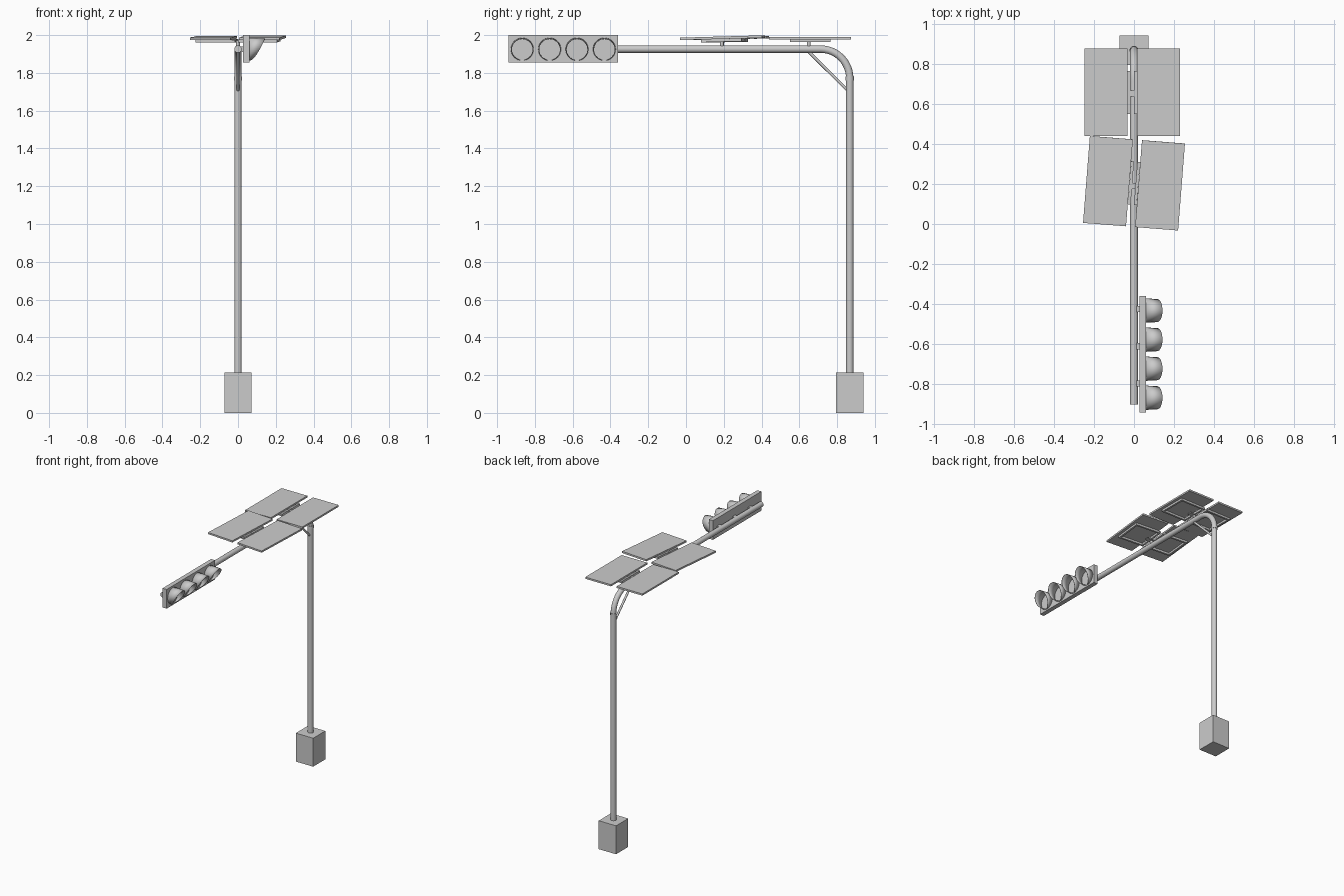
import bpy, bmesh, math
from mathutils import Vector, Matrix

if "Cube" in bpy.data.objects:
    bpy.data.objects.remove(bpy.data.objects["Cube"])


def finish(name, bm, smooth=False):
    bmesh.ops.recalc_face_normals(bm, faces=bm.faces)
    me = bpy.data.meshes.new(name)
    bm.to_mesh(me)
    bm.free()
    ob = bpy.data.objects.new(name, me)
    bpy.context.collection.objects.link(ob)
    if smooth:
        bpy.context.view_layer.objects.active = ob
        ob.select_set(True)
        bpy.ops.object.shade_smooth_by_angle(angle=math.radians(40))
        ob.select_set(False)
    return ob


def add_box(bm, center, size):
    m = Matrix.Translation(center) @ Matrix.Diagonal((*size, 1))
    bmesh.ops.create_cube(bm, size=1, matrix=m)


def box(name, center, size):
    bm = bmesh.new()
    add_box(bm, center, size)
    return finish(name, bm)


def rod(name, a, b, r, segments=24):
    a, b = Vector(a), Vector(b)
    d = b - a
    m = Matrix.Translation((a + b) / 2) @ d.to_track_quat('Z', 'Y').to_matrix().to_4x4()
    bm = bmesh.new()
    bmesh.ops.create_cone(bm, cap_ends=True, segments=segments, radius1=r,
                          radius2=r, depth=d.length, matrix=m)
    return finish(name, bm, True)


def bent_pole(name, path, r, segments=24):
    # sweep a circle along a path lying in the YZ plane
    bm = bmesh.new()
    rings = []
    for i, p in enumerate(path):
        t = (path[min(i + 1, len(path) - 1)] - path[max(i - 1, 0)]).normalized()
        u, v = Vector((1, 0, 0)), t.cross(Vector((1, 0, 0)))
        rings.append([bm.verts.new(p + r * (math.cos(w) * u + math.sin(w) * v))
                      for w in (2 * math.pi * k / segments for k in range(segments))])
    for a, b in zip(rings, rings[1:]):
        for k in range(segments):
            j = (k + 1) % segments
            bm.faces.new((a[k], a[j], b[j], b[k]))
    bm.faces.new(rings[0])
    bm.faces.new(rings[-1])
    return finish(name, bm, True)


# Base block and pole with its curved arm
PY, AZ, R = 0.867, 1.926, 0.155
box("base_block", (0, PY, 0.1075), (0.145, 0.145, 0.215))
path = [Vector((0, PY, 0.2))]
for k in range(13):
    w = math.pi / 2 * k / 12
    path.append(Vector((0, PY - R + R * math.cos(w), AZ - R + R * math.sin(w))))
path.append(Vector((0, -0.9, AZ)))
bent_pole("pole_and_arm", path, 0.0195)
rod("pole_collar", (0, PY, 1.76), (0, PY, 1.78), 0.022)
rod("arm_brace", (0, 0.858, 1.705), (0, 0.645, 1.917), 0.008, 12)


# Solar panels, each with a square tube frame underneath
def panel(name, center, turn, tilt, inward):
    m = (Matrix.Translation(center) @ Matrix.Rotation(math.radians(turn), 4, 'Z')
         @ Matrix.Rotation(math.radians(tilt), 4, 'X'))
    box(name, (0, 0, 0), (0.215, 0.435, 0.013)).matrix_world = m
    bm = bmesh.new()
    for s in (-1, 1):
        add_box(bm, (inward + s * 0.097, 0, -0.014), (0.014, 0.215, 0.015))
        add_box(bm, (inward, s * 0.1, -0.014), (0.18, 0.014, 0.015))
    finish(name + "_frame", bm).matrix_world = m


panel("rear_left_panel", (-0.14, 0.657, 1.984), 0, 0, 0.018)
panel("rear_right_panel", (0.123, 0.657, 1.984), 0, 0, -0.018)
panel("front_left_panel", (-0.13, 0.214, 1.984), -4.5, 1.2, 0.018)
panel("front_right_panel", (0.13, 0.193, 1.986), -4.5, 1.6, -0.018)
for n, y in (("rear", 0.65), ("front", 0.19)):
    rod(n + "_panel_post", (0, y, 1.93), (0, y, 1.968), 0.01, 16)
    box(n + "_panel_mount", (0, y, 1.967), (0.09, 0.03, 0.008))

# Signal housing
box("signal_housing", (0.044, -0.65, 1.927), (0.034, 0.58, 0.145))
for i, y in enumerate((-0.425, -0.61, -0.795)):
    box(f"housing_clamp_{i}", (0.02, y, AZ), (0.025, 0.03, 0.03))

# Hooded visors and lenses
for i in range(4):
    y, z, n = -0.432 - 0.145 * i, 1.925, 32
    bm = bmesh.new()
    rings = [[], []]
    for k in range(n):
        w = 2 * math.pi * k / n
        length = 0.003 + 0.079 * ((math.sin(w) + 1) / 2) ** 0.6
        for ring, x, r in zip(rings, (0.06, 0.06 + length), (0.059, 0.059 - 0.05 * length)):
            ring.append(bm.verts.new((x, y + r * math.cos(w), z + r * math.sin(w))))
    for k in range(n):
        j = (k + 1) % n
        bm.faces.new((rings[0][k], rings[0][j], rings[1][j], rings[1][k]))
    visor = finish(f"visor_{i + 1}", bm, True)
    mod = visor.modifiers.new("thickness", 'SOLIDIFY')
    mod.thickness = 0.003
    mod.offset = 0
    rod(f"lens_{i + 1}", (0.055, y, z), (0.064, y, z), 0.055, 32)
